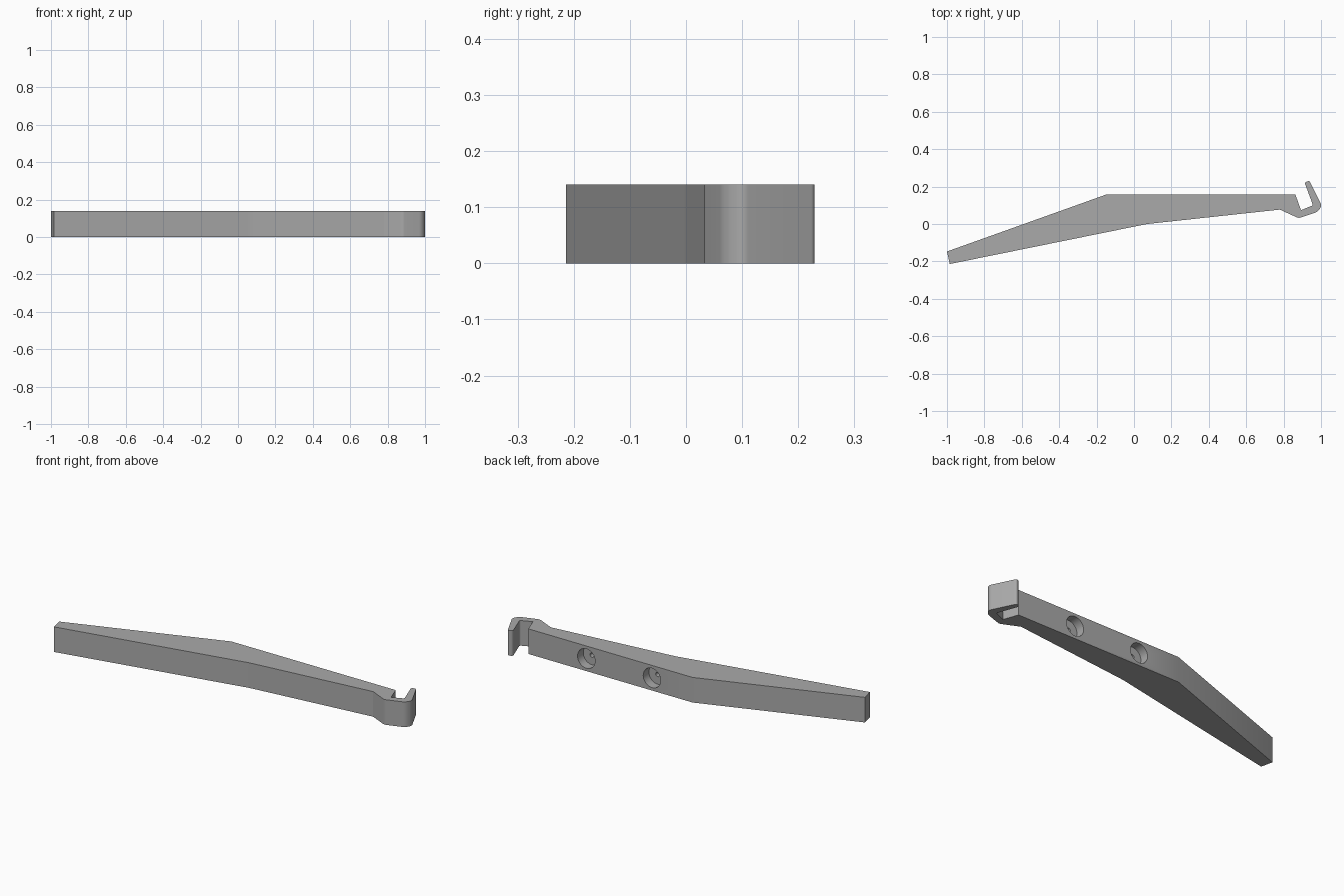
import bpy, bmesh, math
from mathutils import Vector, Matrix

cube = bpy.data.objects.get("Cube")
if cube:
    bpy.data.objects.remove(cube)

HEIGHT = 0.14

grey = bpy.data.materials.new("plain grey")
grey.use_nodes = True
colour = (0.4, 0.4, 0.4, 1)
grey.diffuse_color = colour
grey.node_tree.nodes["Principled BSDF"].inputs["Base Color"].default_value = colour


def rounded(corners, steps=8):
    """Outline with each corner (x, y, radius) replaced by an arc."""
    out = []
    for i, (x, y, r) in enumerate(corners):
        p = Vector((x, y))
        if r == 0:
            out.append(p)
            continue
        a = (Vector(corners[i - 1][:2]) - p).normalized()
        b = (Vector(corners[(i + 1) % len(corners)][:2]) - p).normalized()
        half = a.angle(b) / 2
        centre = p + (a + b).normalized() * (r / math.sin(half))
        start = p + a * (r / math.tan(half)) - centre
        end = p + b * (r / math.tan(half)) - centre
        sweep = start.angle_signed(end)
        for k in range(steps + 1):
            out.append(centre + Matrix.Rotation(-sweep * k / steps, 2) @ start)
    return out


def cylinder_cutter(name, x, radius, depth):
    """Hidden cylinder that bores into the flat back face."""
    bpy.ops.mesh.primitive_cylinder_add(
        vertices=48, radius=radius, depth=depth * 2,
        location=(x, BACK, HEIGHT / 2), rotation=(math.pi / 2, 0, 0))
    ob = bpy.context.object
    ob.name = name
    ob.data.materials.append(grey)
    ob.hide_render = True
    ob.hide_set(True)
    return ob


# Arm outline with the hook at its +x end: x, y, corner radius
BACK = 0.157
outline = rounded([
    (-1.0, -0.147, 0), (-0.985, -0.22 + 0.006, 0), (0.07, 0.0, 0.5),
    (0.78, 0.077, 0), (0.88, 0.031, 0.03), (0.985, 0.066, 0.045),
    (1.003, 0.1, 0.025), (0.938, 0.232, 0.011), (0.912, 0.222, 0.011),
    (0.957, 0.1, 0.008), (0.893, 0.074, 0), (0.863, BACK, 0), (-0.15, BACK, 0)])

bm = bmesh.new()
face = bm.faces.new([bm.verts.new((p.x, p.y, 0)) for p in outline])
top = bmesh.ops.extrude_face_region(bm, geom=[face])["geom"]
bmesh.ops.translate(bm, vec=(0, 0, HEIGHT),
                    verts=[v for v in top if isinstance(v, bmesh.types.BMVert)])
bmesh.ops.recalc_face_normals(bm, faces=bm.faces)
mesh = bpy.data.meshes.new("hooked_arm")
bm.to_mesh(mesh)
bm.free()
arm = bpy.data.objects.new("hooked_arm", mesh)
bpy.context.collection.objects.link(arm)
mesh.materials.append(grey)

# Two round recesses in the back, each with a small pilot hole
for n, x in enumerate((0.1, 0.505)):
    for kind, radius, depth in (("recess", 0.054, 0.05), ("pilot", 0.012, 0.075)):
        cut = arm.modifiers.new(f"{kind}_{n}", "BOOLEAN")
        cut.operation = "DIFFERENCE"
        cut.solver = "EXACT"
        cut.object = cylinder_cutter(f"{kind}_cutter_{n}", x, radius, depth)

# Smooth curves, sharp edges
bpy.ops.object.select_all(action="DESELECT")
arm.select_set(True)
bpy.context.view_layer.objects.active = arm
for m in list(arm.modifiers):
    bpy.ops.object.modifier_apply(modifier=m.name)
bpy.ops.object.shade_smooth_by_angle(angle=math.radians(30))
